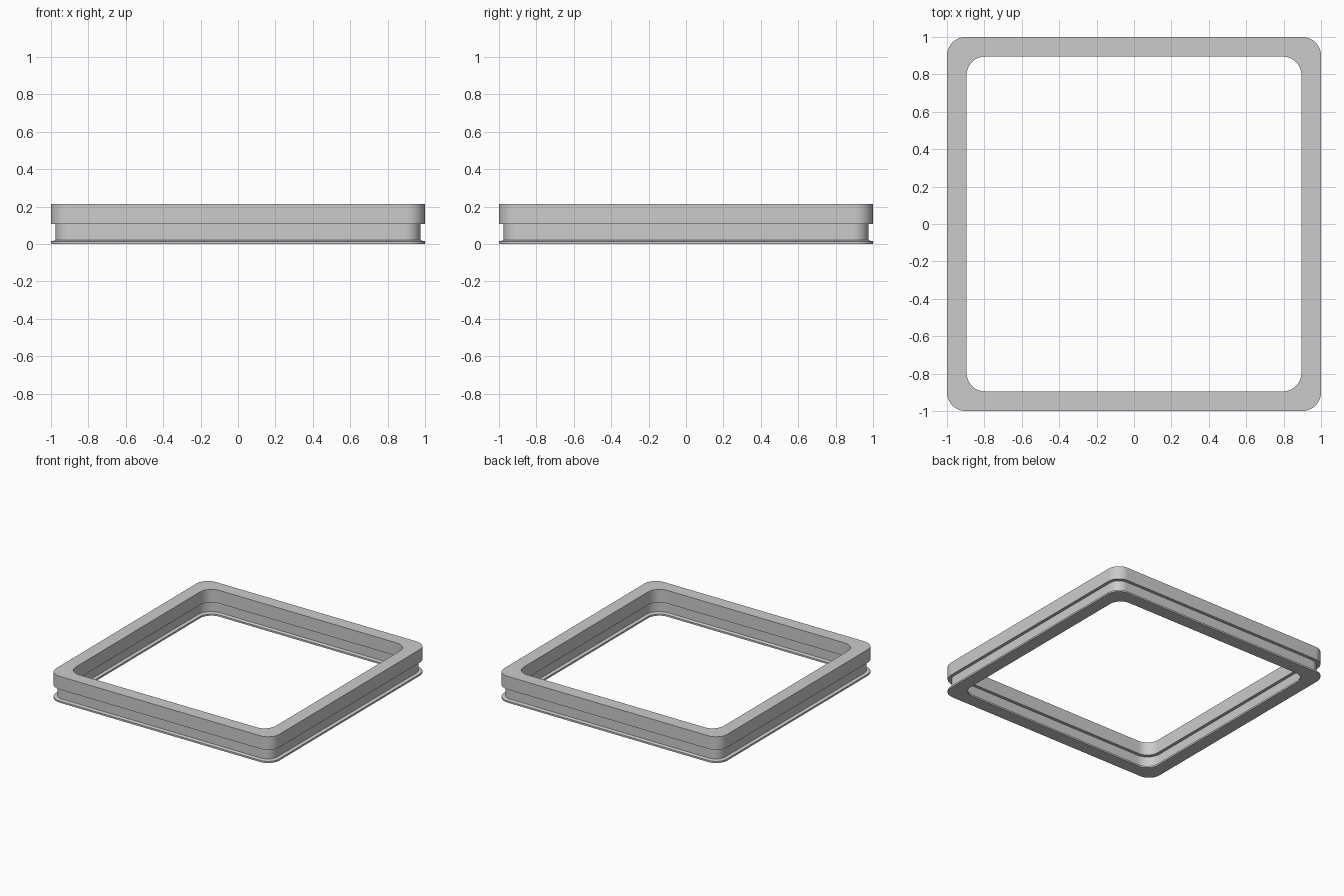
import bpy, bmesh, math

if "Cube" in bpy.data.objects:
    bpy.data.objects.remove(bpy.data.objects["Cube"])

SEG = 12  # segments per rounded corner


def rounded_loop(bm, half, radius, z):
    verts = []
    c = half - radius
    for i, (sx, sy) in enumerate([(1, 1), (-1, 1), (-1, -1), (1, -1)]):
        for k in range(SEG + 1):
            a = math.pi / 2 * (i + k / SEG)
            verts.append(bm.verts.new((sx * c + radius * math.cos(a),
                                       sy * c + radius * math.sin(a), z)))
    return verts


# Closed cross-section: half width, corner radius, height
profile = [
    (1.0, 0.1, 0.0), (1.0, 0.1, 0.014),              # bottom flange, outside
    (0.975, 0.085, 0.02), (0.975, 0.085, 0.107),     # recessed outer wall
    (1.0, 0.1, 0.107), (1.0, 0.1, 0.213),            # upper band, outside
    (0.895, 0.1, 0.213), (0.895, 0.1, 0.107),        # upper band, inside
    (0.92, 0.115, 0.107), (0.92, 0.115, 0.02),       # recessed inner wall
    (0.895, 0.1, 0.014), (0.895, 0.1, 0.0),          # bottom flange, inside
]

# Sweep the section round the rounded square
bm = bmesh.new()
loops = [rounded_loop(bm, *p) for p in profile]
for a, b in zip(loops, loops[1:] + loops[:1]):
    n = len(a)
    for i in range(n):
        j = (i + 1) % n
        bm.faces.new((a[i], a[j], b[j], b[i]))
bmesh.ops.recalc_face_normals(bm, faces=bm.faces)
mesh = bpy.data.meshes.new("square_frame")
bm.to_mesh(mesh)
bm.free()
frame = bpy.data.objects.new("square_frame", mesh)
bpy.context.collection.objects.link(frame)
bpy.context.view_layer.objects.active = frame
frame.select_set(True)
bpy.ops.object.shade_smooth_by_angle(angle=math.radians(12))
